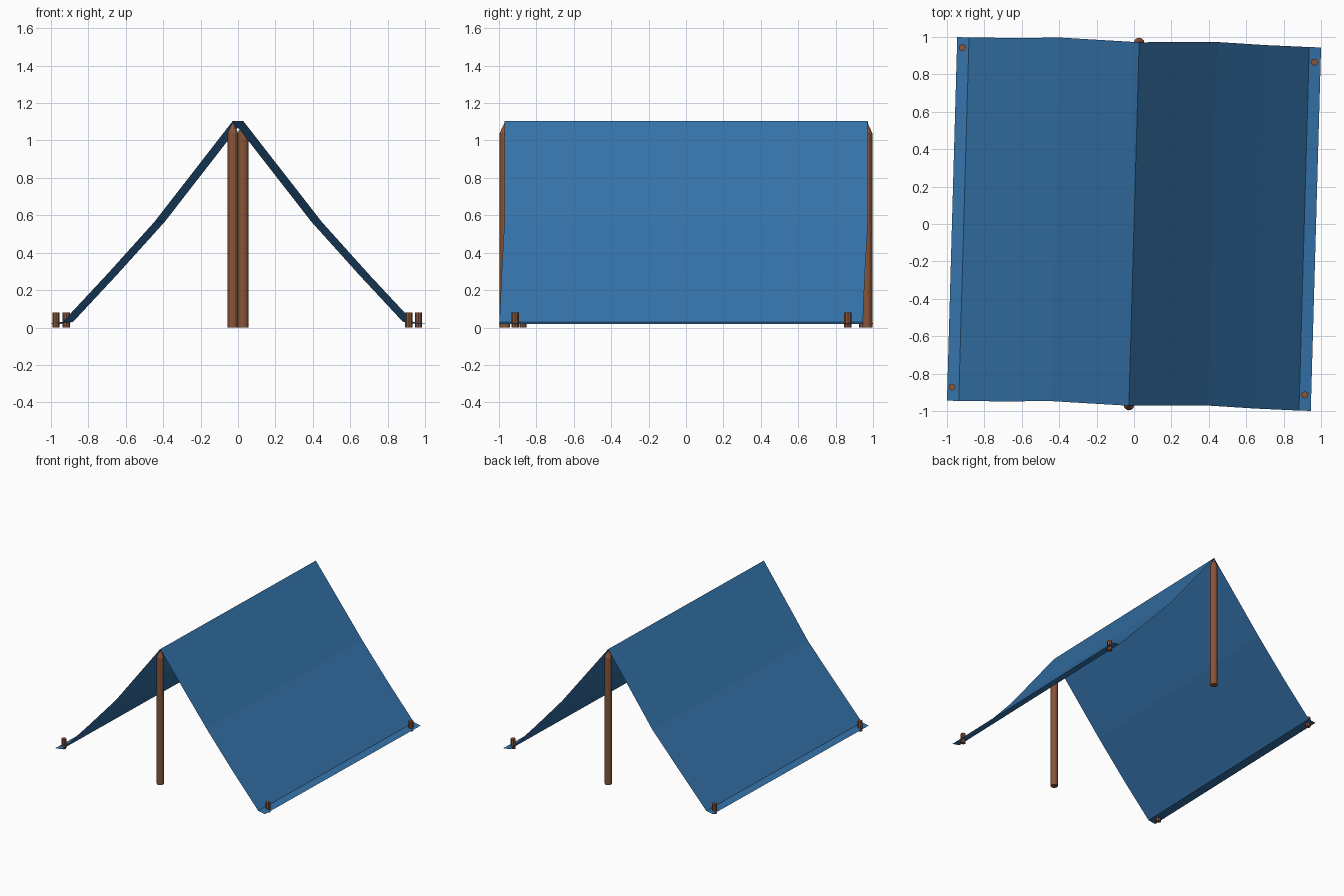
import bpy, bmesh, math
from mathutils import Matrix

if "Cube" in bpy.data.objects:
    bpy.data.objects.remove(bpy.data.objects["Cube"])

TURN = Matrix.Rotation(-0.0283, 4, 'Z')  # whole tent is slightly turned


def material(name, color):
    m = bpy.data.materials.new(name)
    m.diffuse_color = (*color, 1)
    m.use_nodes = True
    m.node_tree.nodes["Principled BSDF"].inputs["Base Color"].default_value = m.diffuse_color
    return m


BLUE = material("canvas_blue", (0.035, 0.17, 0.40))
WOOD = material("wood_brown", (0.25, 0.09, 0.04))


def finish(name, bm, mat):
    me = bpy.data.meshes.new(name)
    bm.to_mesh(me)
    bm.free()
    me.materials.append(mat)
    ob = bpy.data.objects.new(name, me)
    bpy.context.collection.objects.link(ob)
    return ob


def rod(name, x, y, r, height, sides, tip=0.0):
    # straight rod standing on the ground, optionally ending in a pointed tip
    bm = bmesh.new()
    body = height - tip
    bmesh.ops.create_cone(bm, cap_ends=True, segments=sides, radius1=r, radius2=r,
                          depth=body, matrix=Matrix.Translation((0, 0, body / 2)))
    if tip:
        top = [f for f in bm.faces if f.normal.z > 0.9]
        bmesh.ops.poke(bm, faces=top)
        max(bm.verts, key=lambda v: v.co.z - v.co.xy.length).co.z = height
    ob = finish(name, bm, WOOD)
    ob.location = (x, y, 0)


# canvas: half profile (x, z, lengthwise shift), mirrored over the ridge
half = [(0.42, 0.565, 0.013), (0.675, 0.282, 0.004), (0.91, 0.03, 0), (0.973, 0.02, 0)]
profile = [(-x, z, s) for x, z, s in reversed(half)] + [(0, 1.105, 0)] + half
bm = bmesh.new()
rows = [[bm.verts.new((x, s + e * 0.972, z)) for x, z, s in profile] for e in (-1, 1)]
for i in range(len(profile) - 1):
    bm.faces.new((rows[0][i], rows[0][i + 1], rows[1][i + 1], rows[1][i]))
bm.transform(TURN)
finish("canvas", bm, BLUE)

# ridge poles with pointed tips
rod("front_pole", -0.0275, -0.968, 0.028, 1.10, 12, 0.06)
rod("back_pole", 0.0275, 0.968, 0.028, 1.10, 12, 0.06)

# corner pegs
pegs = [("front_left", -0.973, -0.872), ("front_right", 0.913, -0.913),
        ("back_left", -0.918, 0.943), ("back_right", 0.965, 0.865)]
for name, x, y in pegs:
    rod(name + "_peg", x, y, 0.019, 0.08, 8)
